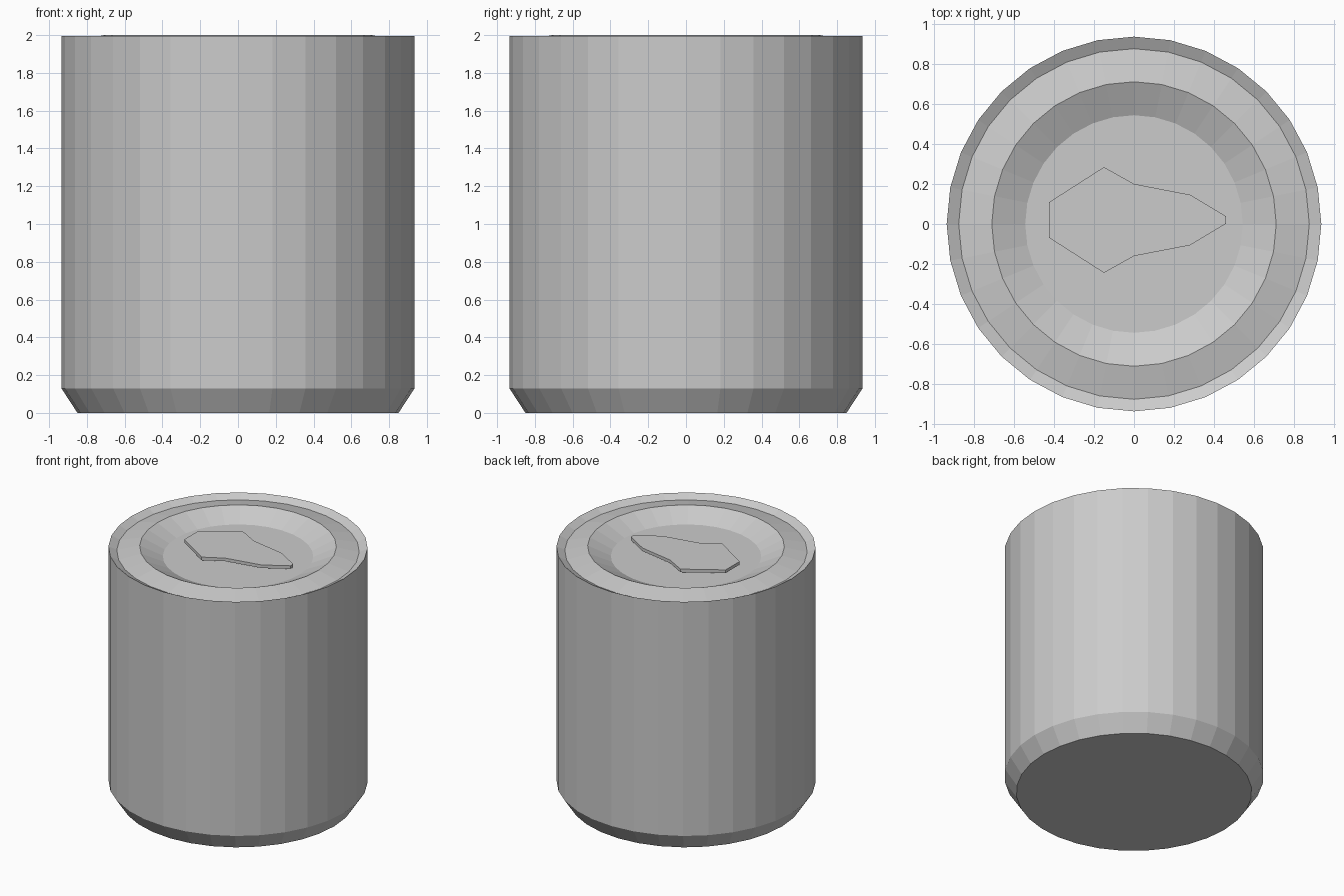
import bpy, bmesh
from math import cos, sin, tau

if "Cube" in bpy.data.objects:
    bpy.data.objects.remove(bpy.data.objects["Cube"])

SIDES = 32


def finish(name, bm):
    bmesh.ops.recalc_face_normals(bm, faces=bm.faces)
    mesh = bpy.data.meshes.new(name)
    bm.to_mesh(mesh)
    bm.free()
    obj = bpy.data.objects.new(name, mesh)
    bpy.context.collection.objects.link(obj)
    return obj


def lathe(name, profile):
    """Revolve (radius, z) points about z and cap both ends."""
    bm = bmesh.new()
    rings = [[bm.verts.new((r * cos(tau * i / SIDES), r * sin(tau * i / SIDES), z))
              for i in range(SIDES)] for r, z in profile]
    for a, b in zip(rings, rings[1:]):
        for i in range(SIDES):
            j = (i + 1) % SIDES
            bm.faces.new((a[i], a[j], b[j], b[i]))
    bm.faces.new(rings[0][::-1])
    bm.faces.new(rings[-1])
    return finish(name, bm)


def plate(name, outline, z0, z1):
    """Extrude a flat outline from z0 to z1."""
    bm = bmesh.new()
    face = bm.faces.new([bm.verts.new((x, y, z0)) for x, y in outline])
    ext = bmesh.ops.extrude_face_region(bm, geom=[face], use_keep_orig=True)
    verts = [v for v in ext["geom"] if isinstance(v, bmesh.types.BMVert)]
    bmesh.ops.translate(bm, verts=verts, vec=(0, 0, z1 - z0))
    return finish(name, bm)


# Can body: chamfered foot, straight wall, rim groove, ridge and recessed lid
lathe("can_body", [(0.85, 0), (0.935, 0.13), (0.935, 1.994), (0.875, 1.963),
                   (0.71, 2.0), (0.543, 1.922)])

# Pull tab: half widths mirrored about its long axis
half = [(0.46, 0.018), (0.28, 0.126), (0, 0.18), (-0.15, 0.264), (-0.425, 0.088)]
mid = 0.02
outline = [(x, mid + w) for x, w in half] + [(x, mid - w) for x, w in reversed(half)]
plate("pull_tab", outline, 1.943, 1.968)
